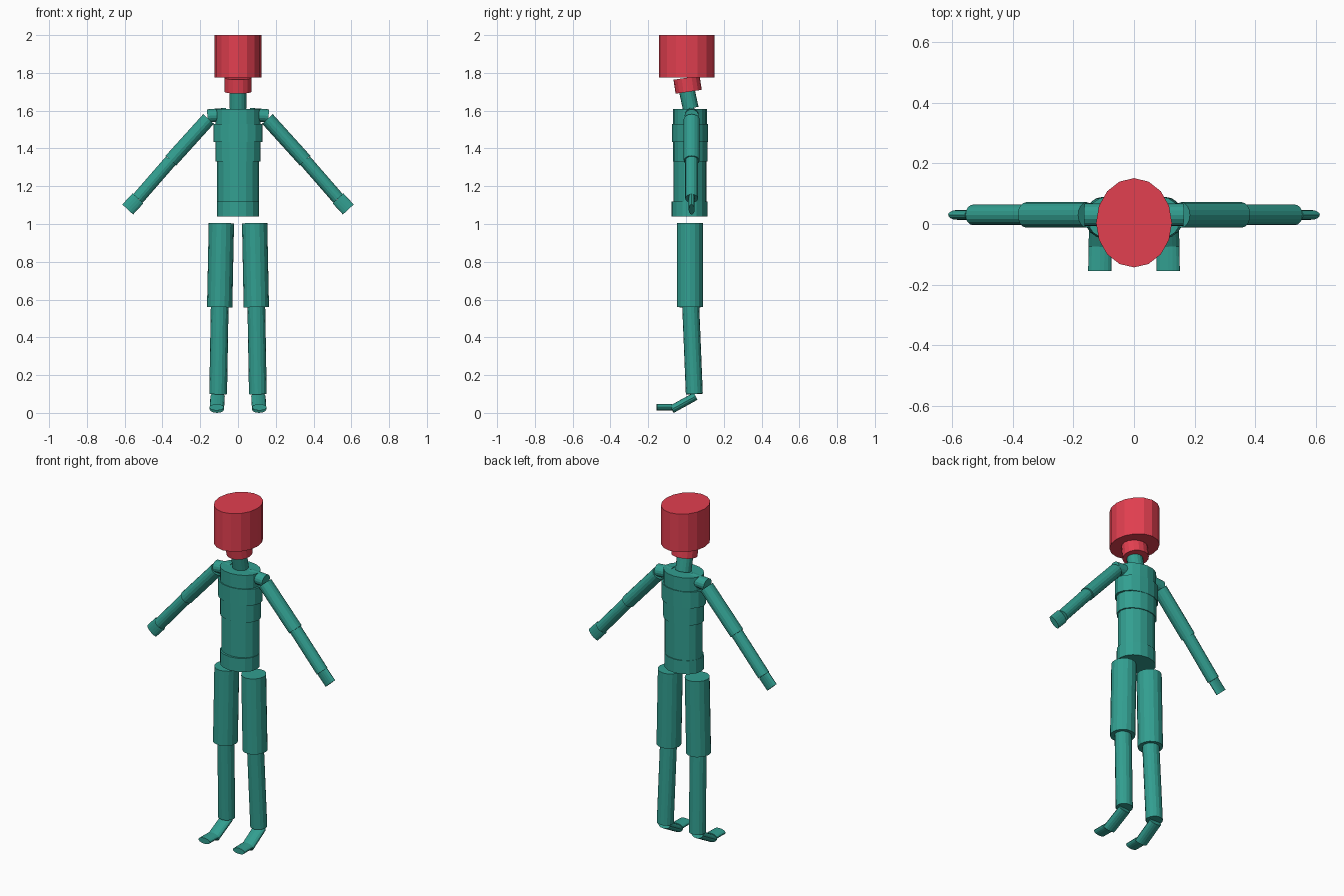
import bpy, bmesh, math
from mathutils import Vector

if "Cube" in bpy.data.objects:
    bpy.data.objects.remove(bpy.data.objects["Cube"])


def material(name, rgb):
    m = bpy.data.materials.new(name)
    m.diffuse_color = (*rgb, 1)
    m.use_nodes = True
    m.node_tree.nodes["Principled BSDF"].inputs["Base Color"].default_value = m.diffuse_color
    return m


GREEN = material("teal green", (0.032, 0.345, 0.28))
RED = material("warm red", (0.76, 0.05, 0.08))
SIDES = 16


def tube(name, a, b, ru, rv, mat=GREEN, ref=(1, 0, 0)):
    """Capped elliptical cylinder from a to b; ru is the radius along ref."""
    a, b = Vector(a), Vector(b)
    d = (b - a).normalized()
    u = Vector(ref)
    u = (u - d * u.dot(d)).normalized()
    v = d.cross(u)
    bm = bmesh.new()
    rings = []
    for p in (a, b):
        ring = []
        for i in range(SIDES):
            t = 2 * math.pi * i / SIDES
            ring.append(bm.verts.new(p + u * ru * math.cos(t) + v * rv * math.sin(t)))
        rings.append(ring)
    lo, hi = rings
    for i in range(SIDES):
        j = (i + 1) % SIDES
        bm.faces.new((lo[i], lo[j], hi[j], hi[i]))
    bm.faces.new(lo[::-1])
    bm.faces.new(hi)
    mesh = bpy.data.meshes.new(name)
    bm.to_mesh(mesh)
    bm.free()
    mesh.materials.append(mat)
    ob = bpy.data.objects.new(name, mesh)
    bpy.context.collection.objects.link(ob)
    return ob


# Head and neck
tube("head", (0, 0.004, 1.775), (0, 0.004, 2.0), 0.125, 0.147, RED)
tube("jaw", (0, 0.014, 1.70), (0, 0.003, 1.774), 0.072, 0.07, RED)
tube("neck", (0, 0.025, 1.612), (0, 0.004, 1.71), 0.045, 0.042)

# Torso, stacked from the hips up: z range, x radius, y centre, y radius
torso = [
    ("hips", 1.04, 1.12, 0.112, 0.018, 0.096),
    ("waist", 1.12, 1.33, 0.110, 0.022, 0.087),
    ("ribs", 1.33, 1.434, 0.119, 0.022, 0.092),
    ("chest", 1.434, 1.53, 0.131, 0.021, 0.095),
    ("upper_chest", 1.53, 1.61, 0.118, 0.021, 0.091),
]
for name, z0, z1, rx, y, ry in torso:
    tube(name, (0, y, z0), (0, y, z1), rx, ry)

# Limbs, built once per side
for s, side in ((-1, "left"), (1, "right")):
    Y = (0, 1, 0)
    shoulder, elbow = (s * 0.156, 0.03, 1.556), (s * 0.355, 0.03, 1.336)
    wrist, fingertip = (s * 0.53, 0.03, 1.135), (s * 0.584, 0.03, 1.077)
    tube(side + "_shoulder", (s * 0.06, 0.03, 1.58), (s * 0.162, 0.03, 1.572), 0.037, 0.035, ref=Y)
    tube(side + "_upper_arm", shoulder, elbow, 0.042, 0.038, ref=Y)
    tube(side + "_forearm", elbow, wrist, 0.034, 0.034, ref=Y)
    tube(side + "_hand", wrist, fingertip, 0.016, 0.039, ref=Y)
    tube(side + "_thigh", (s * 0.088, 0.021, 1.005), (s * 0.097, 0.021, 0.56), 0.067, 0.069)
    tube(side + "_shin", (s * 0.097, 0.025, 0.565), (s * 0.105, 0.044, 0.10), 0.047, 0.045)
    tube(side + "_foot", (s * 0.108, 0.05, 0.088), (s * 0.112, -0.075, 0.019), 0.038, 0.0215)
    tube(side + "_toes", (s * 0.112, -0.075, 0.03), (s * 0.113, -0.155, 0.03), 0.038, 0.017)
